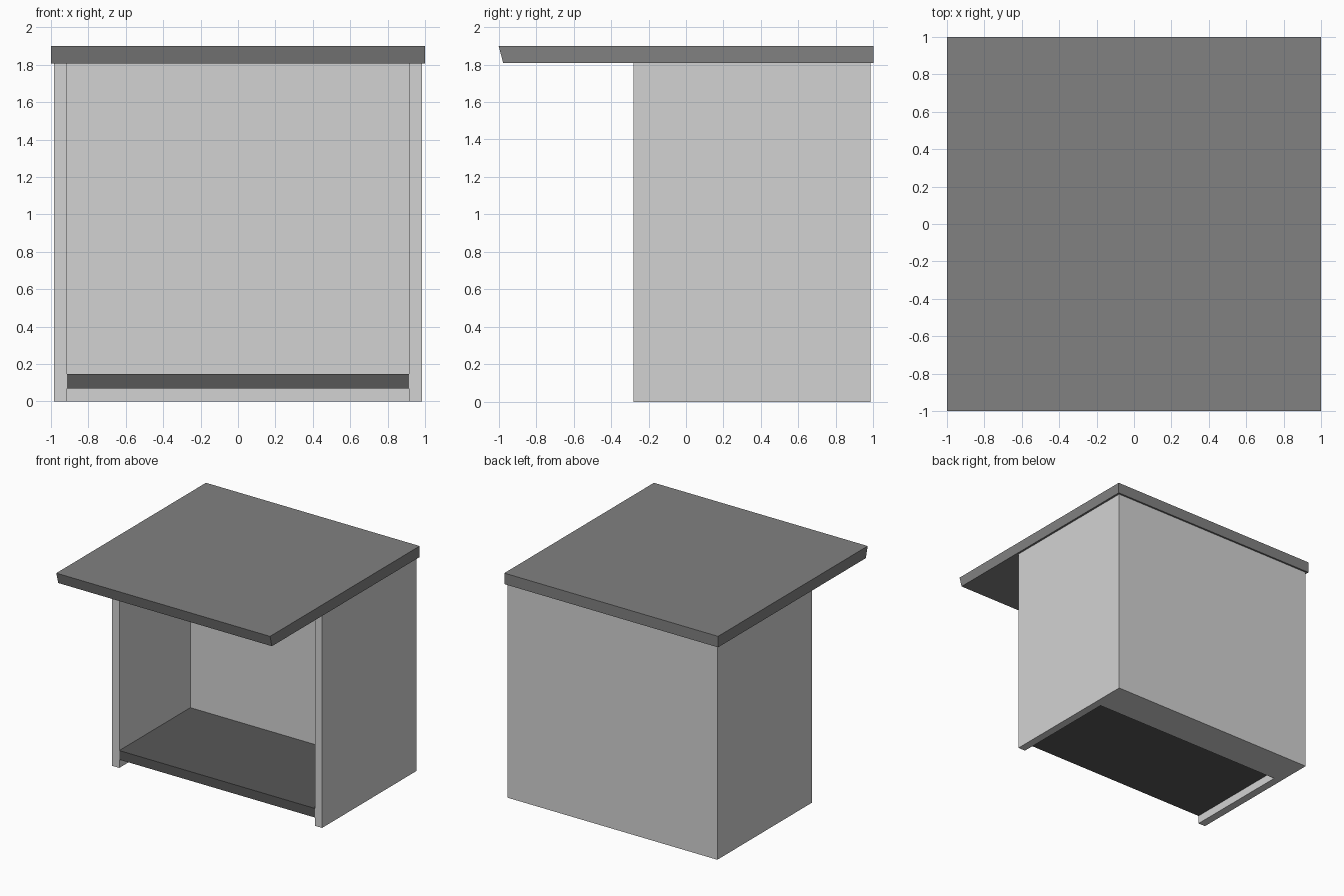
import bpy

if "Cube" in bpy.data.objects:
    bpy.data.objects.remove(bpy.data.objects["Cube"])


def material(name, v):
    m = bpy.data.materials.new(name)
    m.diffuse_color = (v, v, v, 1)
    m.use_nodes = True
    m.node_tree.nodes["Principled BSDF"].inputs["Base Color"].default_value = m.diffuse_color
    return m


light_grey = material("light grey", 0.65)
mid_grey = material("mid grey", 0.22)
dark_grey = material("dark grey", 0.096)


def prism(name, points, extrude, mat):
    """Closed outline of 3D points swept along the vector extrude."""
    n = len(points)
    far = [tuple(a + b for a, b in zip(p, extrude)) for p in points]
    faces = [list(range(n))[::-1], list(range(n, 2 * n))]
    faces += [[i, (i + 1) % n, n + (i + 1) % n, n + i] for i in range(n)]
    mesh = bpy.data.meshes.new(name)
    mesh.from_pydata(points + far, [], faces)
    mesh.materials.append(mat)
    obj = bpy.data.objects.new(name, mesh)
    bpy.context.collection.objects.link(obj)
    return obj


OUT, INN = 0.983, 0.915        # outer and inner half widths of the walls
FRONT, BACK, INNER_BACK = -0.28, 0.985, 0.67
ROOF_Z, TOP_Z = 1.807, 1.90

# U-shaped walls: two sides and a thick back
plan = [(-OUT, FRONT), (-INN, FRONT), (-INN, INNER_BACK), (INN, INNER_BACK),
        (INN, FRONT), (OUT, FRONT), (OUT, BACK), (-OUT, BACK)]
prism("walls", [(x, y, 0) for x, y in plan], (0, 0, ROOF_Z), light_grey)

# Raised floor board between the walls
floor = [(-INN, FRONT), (INN, FRONT), (INN, INNER_BACK), (-INN, INNER_BACK)]
prism("floor_board", [(x, y, 0.07) for x, y in floor], (0, 0, 0.077), dark_grey)

# Overhanging roof slab with an undercut front edge
side = [(-0.975, ROOF_Z), (-1, TOP_Z), (1, TOP_Z), (1, ROOF_Z)]
prism("roof", [(-1, y, z) for y, z in side][::-1], (2, 0, 0), mid_grey)

# Consistent outward normals
import bmesh
for obj in bpy.data.objects:
    bm = bmesh.new()
    bm.from_mesh(obj.data)
    bmesh.ops.recalc_face_normals(bm, faces=bm.faces)
    bm.to_mesh(obj.data)
    bm.free()
